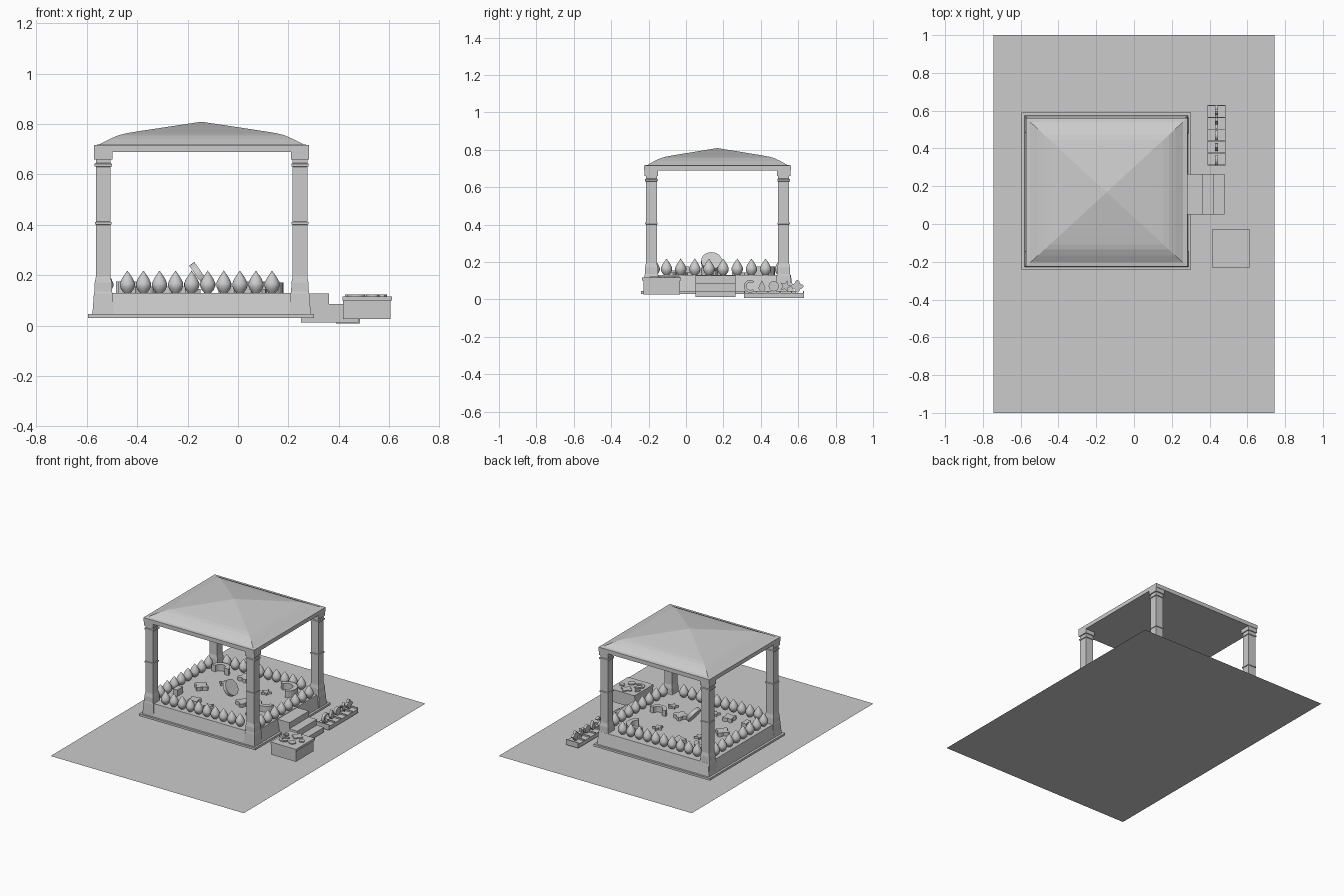
import bpy, bmesh
from math import sin, cos, pi, radians
from mathutils import Vector, Euler

if "Cube" in bpy.data.objects:
    bpy.data.objects.remove(bpy.data.objects["Cube"])


def make(name, bm):
    bmesh.ops.recalc_face_normals(bm, faces=bm.faces)
    me = bpy.data.meshes.new(name)
    bm.to_mesh(me)
    bm.free()
    ob = bpy.data.objects.new(name, me)
    bpy.context.collection.objects.link(ob)
    return ob


def stack(name, cx, cy, rings):
    """Rectangular rings (half x, half y, z) joined into a closed solid."""
    bm = bmesh.new()
    loops = [[bm.verts.new((cx + sx * hx, cy + sy * hy, z))
              for sx, sy in ((-1, -1), (1, -1), (1, 1), (-1, 1))] for hx, hy, z in rings]
    for a, b in zip(loops, loops[1:]):
        for i in range(4):
            j = (i + 1) % 4
            bm.faces.new((a[i], a[j], b[j], b[i]))
    bm.faces.new(loops[0])
    bm.faces.new(loops[-1])
    bmesh.ops.remove_doubles(bm, verts=bm.verts, dist=1e-5)
    return make(name, bm)


def box(name, x0, x1, y0, y1, z0, z1):
    hx, hy = (x1 - x0) / 2, (y1 - y0) / 2
    return stack(name, (x0 + x1) / 2, (y0 + y1) / 2, [(hx, hy, z0), (hx, hy, z1)])


def prism(name, pts, thick, loc, rot=(0, 0, 0)):
    """Flat outline extruded upwards, then turned and placed."""
    bm = bmesh.new()
    f = bm.faces.new([bm.verts.new((x, y, 0)) for x, y in pts])
    top = bmesh.ops.extrude_face_region(bm, geom=[f])['geom']
    bmesh.ops.translate(bm, vec=(0, 0, thick),
                        verts=[v for v in top if isinstance(v, bmesh.types.BMVert)])
    ob = make(name, bm)
    ob.location = loc
    ob.rotation_euler = rot
    return ob


def polar(n, fn):
    return [(fn(i, 2 * pi * i / n) * cos(2 * pi * i / n),
             fn(i, 2 * pi * i / n) * sin(2 * pi * i / n)) for i in range(n)]


def disc(r):
    return polar(24, lambda i, a: r)


def star(r):
    return polar(10, lambda i, a: r if i % 2 == 0 else r * 0.45)


def quatrefoil(r):
    return polar(32, lambda i, a: r * (0.8 + 0.2 * cos(4 * a)))


def arc(r, w, a0, a1, n=14):
    angs = [radians(a0 + (a1 - a0) * i / n) for i in range(n + 1)]
    return ([(r * cos(a), r * sin(a)) for a in angs] +
            [((r - w) * cos(a), (r - w) * sin(a)) for a in reversed(angs)])


# ground sheet
bm = bmesh.new()
bm.faces.new([bm.verts.new(p) for p in ((-.745, -1, 0), (.745, -1, 0), (.745, 1, 0), (-.745, 1, 0))])
make("ground_sheet", bm)

# platform with plinth
CX, CY = -0.147, 0.174
stack("platform", CX, CY, [(.449, .415, .03), (.449, .415, .045), (.433, .401, .045), (.417, .386, .13)])

# roof: slab edge and convex stepped slopes
stack("roof", -.145, .168, [(.427, .393, .688), (.427, .393, .716), (.405, .373, .719),
                            (.365, .336, .74), (.33, .304, .755), (.30, .276, .763),
                            (.245, .226, .772), (0, 0, .809)])

# four posts: pedestal, flared foot, shaft with bands, capital
w = .029
post = [(.043, .043, .045), (.037, .037, .127), (.035, .035, .135), (.034, .034, .17),
        (w, w, .195), (w, w, .40), (.033, .033, .402), (.033, .033, .410), (w, w, .412),
        (w, w, .63), (.034, .034, .632), (.034, .034, .642), (w, w, .645),
        (w, w, .66), (.036, .036, .66), (.036, .036, .69)]
for i, x in enumerate((-.535, .246)):
    for j, y in enumerate((-.185, .522)):
        stack(f"post_{i}{j}", x, y, post)

# drop-shaped finials around the edge
PROFILE = [(.014, 0), (.024, .012), (.030, .026), (.030, .038), (.022, .056), (.010, .074)]
SEG = 16


def drop(name, x, y):
    bm = bmesh.new()
    rings = [[bm.verts.new((r * cos(2 * pi * k / SEG), r * sin(2 * pi * k / SEG), z))
              for k in range(SEG)] for r, z in PROFILE]
    tip = bm.verts.new((0, 0, .088))
    for k in range(SEG):
        m = (k + 1) % SEG
        for a, b in zip(rings, rings[1:]):
            bm.faces.new((a[k], a[m], b[m], b[k]))
        bm.faces.new((rings[-1][k], rings[-1][m], tip))
    bm.faces.new(rings[0])
    for f in bm.faces:
        f.smooth = len(f.verts) < 5
    make(name, bm).location = (x, y, .13)


for i in range(10):
    x = -.439 + .0638 * i
    drop(f"front_drop_{i}", x, -.17)
    drop(f"back_drop_{i}", x, .505)
for i in range(8):
    y = -.104 + .0756 * i
    drop(f"left_drop_{i}", -.525, y)
    drop(f"right_drop_{i}", .25, y)

# loose shapes lying on the platform
T = .13
for i, (x, y, r) in enumerate(((-.385, .147, .05), (-.03, .10, .05), (-.23, .41, .05), (-.30, -.05, .045))):
    prism(f"quatrefoil_{i}", quatrefoil(r), .025, (x, y, T), (0, 0, .3 * i))
for i, (x, y) in enumerate(((-.183, -.06), (-.006, .317), (-.30, .28), (.10, .0))):
    prism(f"star_{i}", star(.035), .015, (x, y, T), (0, 0, .4 * i))
prism("arc_back_left", arc(.065, .03, 0, 180), .045, (-.42, .40, T))
prism("arc_back_right", arc(.075, .03, -60, 150), .045, (.09, .40, T))
prism("arc_front", arc(.06, .028, 180, 360), .04, (.12, .14, T))
box("small_block", -.475, -.44, -.04, .02, T, .175)

# leaning disc
rot = Euler((0, radians(55), 0))
axis = Vector((0, 0, 1))
axis.rotate(rot)
prism("leaning_disc", disc(.055), .025, Vector((-.152, .136, .20)) - axis * .0125, rot)

# entrance steps
for i, (x1, z) in enumerate(((.362, .127), (.423, .085), (.479, .045))):
    box(f"step_{i}", .25, x1, .05, .265, .02 if i < 2 else .012, z)

# side chest with lid and low reliefs
stack("chest", .511, -.13, [(.095, .098, .026), (.095, .098, .10)])
stack("chest_lid", .513, -.13, [(.098, .104, .10), (.098, .104, .116)])
prism("relief_quatrefoil", quatrefoil(.04), .008, (.51, -.075, .115))
prism("relief_arc", arc(.036, .016, 60, 340), .008, (.47, -.155, .115))
prism("relief_disc", disc(.024), .008, (.535, -.165, .115))
prism("relief_hexagon", polar(6, lambda i, a: .02), .008, (.572, -.115, .115))
prism("relief_star", star(.02), .008, (.44, -.095, .115))

# tray with dividers and five upright tokens
box("tray", .39, .485, .31, .63, .008, .035)
for i in range(6):
    y = .31 + .063 * i
    box(f"tray_divider_{i}", .39, .485, y, y + .005, .035, .045)
teardrop = [(.0, .032), (-.012, .008), (-.019, -.01), (-.01, -.027), (.01, -.027), (.019, -.01), (.012, .008)]
tokens = (("arc_token", arc(.034, .014, 50, 310)), ("drop_token", teardrop),
          ("disc_token", disc(.027)), ("star_token", star(.033)), ("quatrefoil_token", quatrefoil(.034)))
for i, (name, pts) in enumerate(tokens):
    prism(name, pts, .018, (.428, .343 + .063 * i, .07), (pi / 2, 0, pi / 2))
